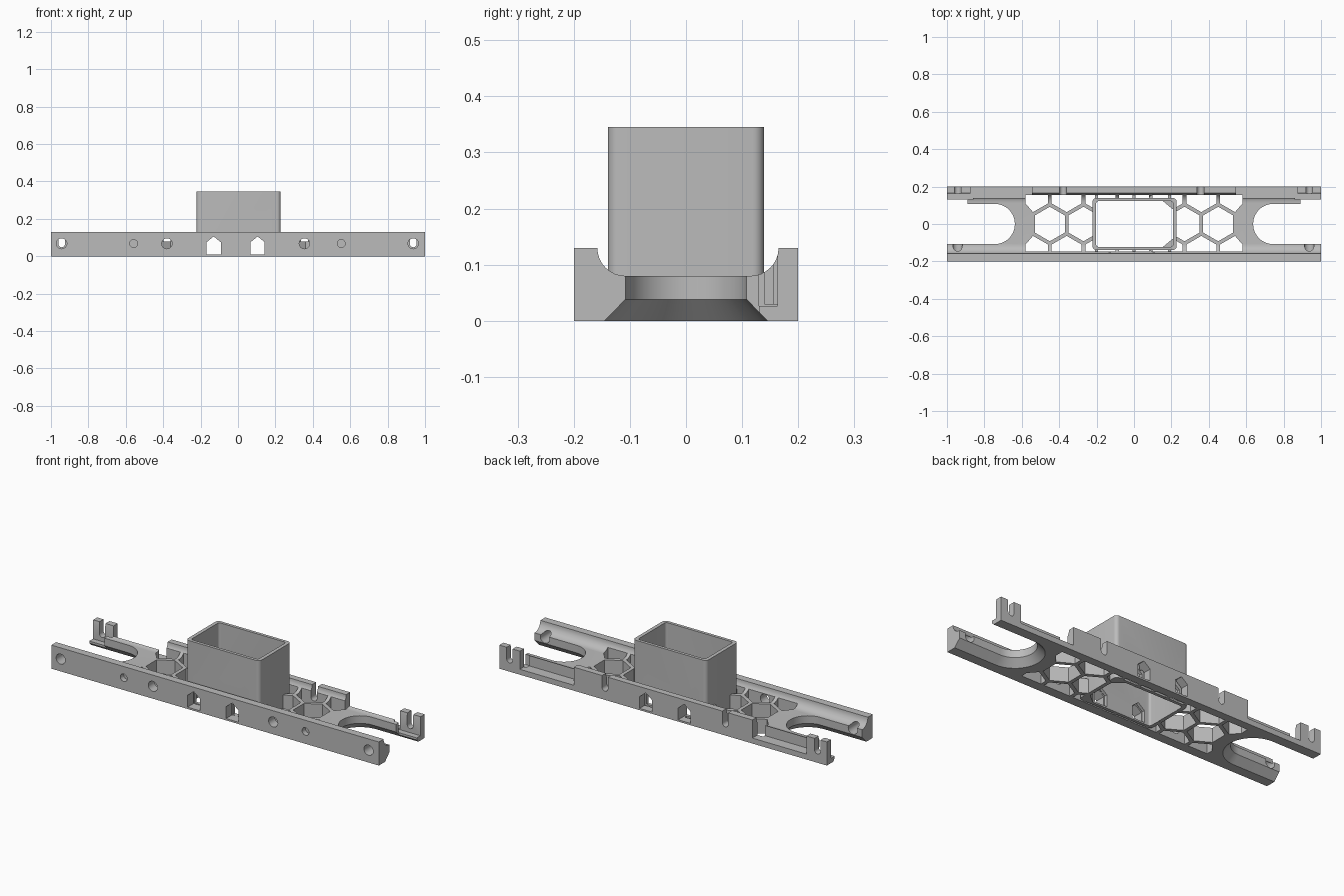
import bpy, bmesh
from math import sin, cos, pi, radians

cube = bpy.data.objects.get("Cube")
if cube:
    bpy.data.objects.remove(cube)

grey = bpy.data.materials.new("plain_grey")
grey.use_nodes = True
grey.diffuse_color = (0.5, 0.5, 0.5, 1)
grey.node_tree.nodes["Principled BSDF"].inputs["Base Color"].default_value = (0.5, 0.5, 0.5, 1)


def loft(name, rings):
    """Solid skinned through matching rings of points, capped at both ends."""
    bm = bmesh.new()
    loops = [[bm.verts.new(p) for p in ring] for ring in rings]
    n = len(loops[0])
    for a, b in zip(loops, loops[1:]):
        for i in range(n):
            j = (i + 1) % n
            bm.faces.new((a[i], a[j], b[j], b[i]))
    bm.faces.new(loops[0][::-1])
    bm.faces.new(loops[-1])
    bmesh.ops.recalc_face_normals(bm, faces=bm.faces)
    mesh = bpy.data.meshes.new(name)
    bm.to_mesh(mesh)
    bm.free()
    mesh.materials.append(grey)
    obj = bpy.data.objects.new(name, mesh)
    bpy.context.collection.objects.link(obj)
    return obj


def prism(name, pts, axis, lo, hi):
    """Extrude a 2D outline along x, y or z."""
    place = {"x": lambda p, t: (t, p[0], p[1]),
             "y": lambda p, t: (p[0], t, p[1]),
             "z": lambda p, t: (p[0], p[1], t)}[axis]
    return loft(name, [[place(p, t) for p in pts] for t in (lo, hi)])


def box(name, x, y, z):
    return prism(name, [(x[0], y[0]), (x[1], y[0]), (x[1], y[1]), (x[0], y[1])], "z", *z)


def circle(cx, cy, r, n=24):
    return [(cx + r * cos(2 * pi * i / n), cy + r * sin(2 * pi * i / n)) for i in range(n)]


def round_rect(x, y, r, n=6):
    pts = []
    for k, (cx, cy) in enumerate([(x[1] - r, y[1] - r), (x[0] + r, y[1] - r),
                                  (x[0] + r, y[0] + r), (x[1] - r, y[0] + r)]):
        pts += [(cx + r * cos(pi / 2 * (k + i / n)), cy + r * sin(pi / 2 * (k + i / n)))
                for i in range(n + 1)]
    return pts


def cut(target, cutter, keep=False):
    cutter.hide_render = True
    mod = target.modifiers.new("cut", "BOOLEAN")
    mod.operation, mod.solver, mod.object = "DIFFERENCE", "EXACT", cutter
    bpy.context.view_layer.objects.active = target
    bpy.ops.object.modifier_apply(modifier=mod.name)
    if not keep:
        bpy.data.objects.remove(cutter)


# Channel body: two rails joined to a plate by concave fillets
steps = [pi / 2 * i / 8 for i in range(9)]
profile = [(-0.2, 0), (0.2, 0), (0.2, 0.13)]
profile += [(0.115 + 0.05 * cos(a), 0.13 - 0.05 * sin(a)) for a in steps]
profile += [(-0.108 - 0.05 * cos(a), 0.13 - 0.05 * sin(a)) for a in reversed(steps)]
profile += [(-0.2, 0.13)]
body = prism("channel_body", profile, "x", -1, 1)


# Open end slots, flared underneath
def slot_outline(s, r, z):
    arc = [pi / 2 + pi * i / 24 for i in range(25)]
    pts = [(1.1, r)] + [(0.745 + r * cos(a), r * sin(a)) for a in arc] + [(1.1, -r)]
    return [(s * x, y, z) for x, y in pts]


for s in (-1, 1):
    cut(body, loft("slot_cutter", [slot_outline(s, r, z) for r, z in
                                   ((0.155, -0.01), (0.108, 0.038), (0.108, 0.2))]))
    # Lowered rear strip, thinned end post and trimmed arm tip
    for name, x, y, z in (("strip_cutter", (0.545, 0.875), (0.14, 0.3), (0.03, 0.2)),
                          ("post_cutter", (0.86, 1.1), (0.13, 0.163), (0.026, 0.2)),
                          ("tip_cutter", (0.89, 1.1), (0.05, 0.131), (-0.1, 0.2))):
        cut(body, box(name, sorted((s * x[0], s * x[1])), y, z))

# Honeycomb openings, clipped to the plate between the rails
pitch = 0.18
hex_r = 0.16 / 3 ** 0.5
for row in (-1, 0, 1):
    count = 6 if row == 0 else 7
    for k in range(count):
        cx, cy = (k - (count - 1) / 2) * pitch, row * pitch * 0.866
        pts = [(cx + hex_r * sin(i * pi / 3), cy + hex_r * cos(i * pi / 3)) for i in range(6)]
        pts = [(max(-0.58, min(0.58, x)), max(-0.146, min(0.155, y))) for x, y in pts]
        cut(body, prism("hex_cutter", pts, "z", -0.1, 0.2))

# Square tube with a through opening
tower = prism("tower", round_rect((-0.222, 0.228), (-0.139, 0.139), 0.02), "z", 0.001, 0.345)
opening = prism("tower_opening", round_rect((-0.202, 0.208), (-0.122, 0.122), 0.012), "z", -0.1, 0.5)
cut(tower, opening, keep=True)
cut(body, opening)

# Chamfered corner webs inside the tube and short ties to the rails
parts = [body, tower]
for s in (-1, 1):
    parts.append(prism("corner_web", [(0.212, s * 0.126), (0.15, s * 0.126), (0.212, s * 0.075)],
                       "z", 0.001, 0.08))
    for x in (-0.2, 0, 0.19):
        parts.append(box("rail_tie", (x - 0.008, x + 0.008),
                         sorted((s * 0.13, s * 0.16)), (0.001, 0.078)))

# Pointed tunnels running through both rails and the tube
for cx in (-0.13, 0.105):
    tunnel = prism("tunnel_cutter", [(cx - 0.038, 0.01), (cx + 0.038, 0.01), (cx + 0.038, 0.075),
                                     (cx, 0.106), (cx - 0.038, 0.075)], "y", -0.4, 0.4)
    cut(body, tunnel, keep=True)
    cut(tower, tunnel)

# Screw holes in the front rail with matching open notches in the rear rail
for x in (-0.943, -0.38, 0.355, 0.937):
    cut(body, prism("screw_cutter", circle(x, 0.068, 0.028), "y", -0.3, -0.1))
    notch = [(x + 0.018 * cos(a), 0.066 + 0.018 * sin(a))
             for a in [pi + pi * i / 10 for i in range(11)]]
    cut(body, prism("notch_cutter", notch + [(x + 0.018, 0.2), (x - 0.018, 0.2)], "y", 0.14, 0.3))

# Shallow blind holes
for x in (-0.558, 0.552):
    cut(body, prism("blind_cutter", circle(x, 0.068, 0.021), "y", -0.3, -0.17))

for obj in parts:
    bpy.ops.object.select_all(action="DESELECT")
    obj.select_set(True)
    bpy.context.view_layer.objects.active = obj
    bpy.ops.object.shade_smooth_by_angle(angle=radians(30))
